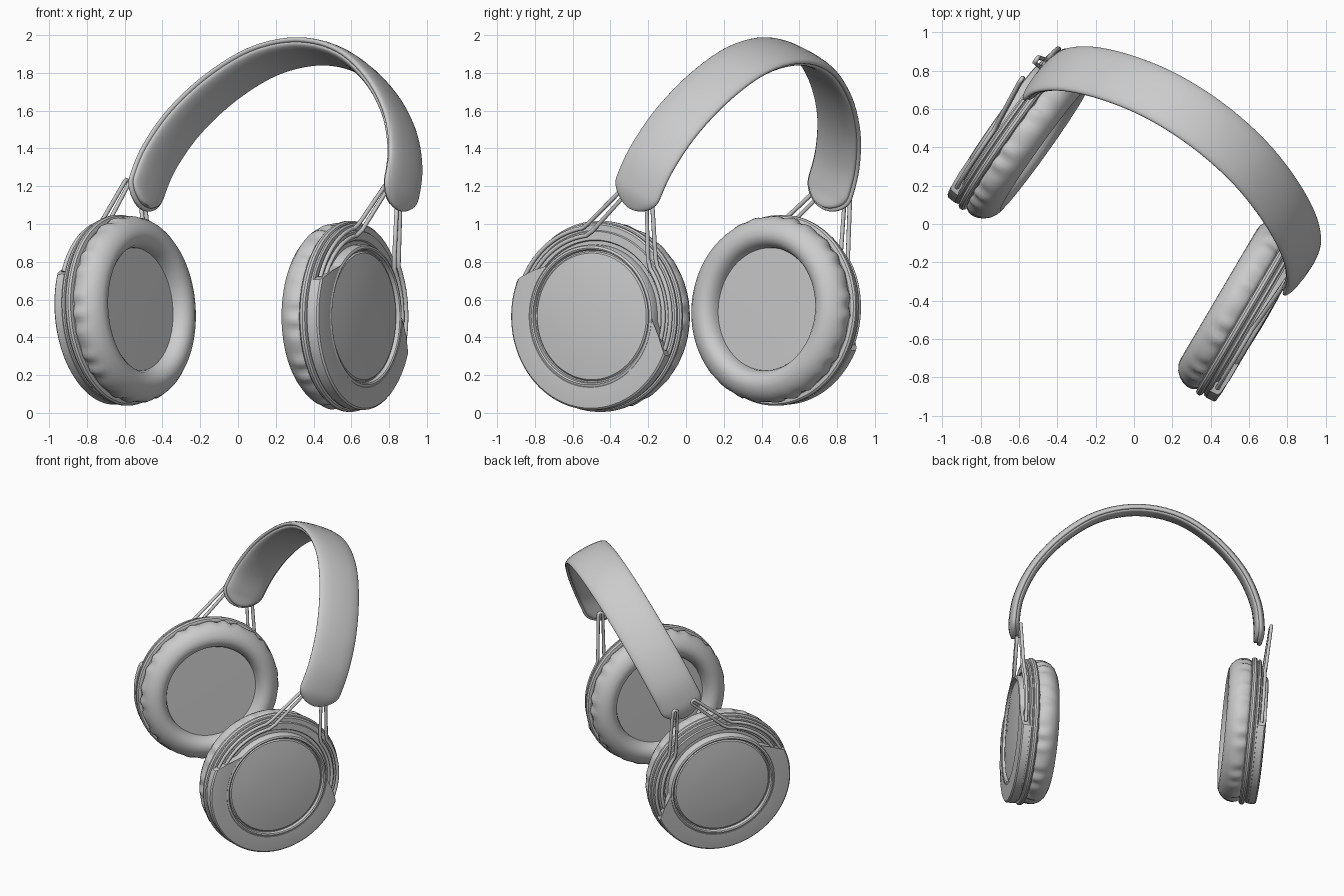
import bpy, bmesh
from math import sin, cos, pi, radians, sqrt
from mathutils import Matrix, Vector

if "Cube" in bpy.data.objects:
    bpy.data.objects.remove(bpy.data.objects["Cube"])

# Frame of the headset: x across the ears, z up through the tilted band
YAW = radians(-36.9)
TILT = Matrix.Rotation(radians(-24), 4, 'X')
FRAME = Matrix.Translation((0.014, 0.02, 0.53)) @ Matrix.Rotation(YAW, 4, 'Z') @ TILT


def finish(name, bm, mat, angle=35):
    bm.transform(mat)
    bmesh.ops.remove_doubles(bm, verts=bm.verts, dist=1e-5)
    bmesh.ops.recalc_face_normals(bm, faces=bm.faces)
    me = bpy.data.meshes.new(name)
    bm.to_mesh(me)
    bm.free()
    ob = bpy.data.objects.new(name, me)
    bpy.context.collection.objects.link(ob)
    bpy.ops.object.select_all(action='DESELECT')
    ob.select_set(True)
    bpy.context.view_layer.objects.active = ob
    bpy.ops.object.shade_smooth_by_angle(angle=radians(angle))
    return ob


def skin(bm, rings):
    """Join rows of points (each a closed loop) into quads and cap the ends."""
    rows = [[bm.verts.new(p) for p in r] for r in rings]
    for a, b in zip(rows, rows[1:]):
        for j in range(len(a)):
            k = (j + 1) % len(a)
            bm.faces.new((a[j], a[k], b[k], b[j]))
    bm.faces.new(rows[0])
    bm.faces.new(rows[-1])


def revolve(name, profile, mat, n=96, ripple=None):
    """Spin (x, radius) points about the cup axis, capping both ends."""
    bm = bmesh.new()
    rings = []
    for i, (x, r) in enumerate(profile):
        ring = []
        for j in range(n):
            a = 2 * pi * j / n
            rr = r + (ripple(i, a) if ripple else 0)
            ring.append((x, rr * sin(a), rr * cos(a)))
        rings.append(ring)
    skin(bm, rings)
    return finish(name, bm, mat)


def smooth_path(pts, n):
    """Catmull-Rom samples, packed densely near both ends."""
    P = [Vector(p) for p in pts]
    P = [2 * P[0] - P[1]] + P + [2 * P[-1] - P[-2]]
    out = []
    for i in range(n + 1):
        t = (1 - cos(pi * i / n)) / 2 * (len(pts) - 1)
        k = min(int(t), len(pts) - 2)
        t -= k
        a, b, c, d = P[k:k + 4]
        out.append(0.5 * (2 * b + (c - a) * t + (2 * a - 5 * b + 4 * c - d) * t * t
                          + (3 * b - a - 3 * c + d) * t ** 3))
    return out


def spow(v, e):
    return abs(v) ** e * (1 if v >= 0 else -1)


# Headband: outer shell and inner cushion swept along one arch
half = [(0.865, 0.60), (0.877, 0.72), (0.845, 0.91), (0.735, 1.13), (0.54, 1.34), (0.29, 1.495)]
arch = [(-u, h) for u, h in half] + [(0, 1.55)] + half[::-1]


def band(name, width, thick, offset, trim, bow):
    pts = smooth_path(arch, 90)
    dist = [0]
    for a, b in zip(pts, pts[1:]):
        dist.append(dist[-1] + (b - a).length)
    rings = []
    for i, p in enumerate(pts):
        d = min(dist[i], dist[-1] - dist[i]) - trim
        if d < -1e-6:
            continue
        t = (pts[min(i + 1, 90)] - pts[max(i - 1, 0)]).normalized()
        nrm = Vector((-t.y, t.x))
        f = min(1, max(d, 0) / 0.13)
        s = max(0.08, sqrt(1 - (1 - f) ** 2))
        ring = []
        for j in range(28):
            a = 2 * pi * j / 28
            y = spow(cos(a), 0.6)
            q = p + nrm * (offset + thick * sqrt(s) * spow(sin(a), 0.8) - bow * y * y * s)
            ring.append((q.x, y * width * s, q.y))
        rings.append(ring)
    bm = bmesh.new()
    skin(bm, rings)
    finish(name, bm, FRAME, 50)


band("headband_shell", 0.154, 0.023, -0.021, 0, 0.010)
band("headband_cushion", 0.140, 0.024, -0.049, 0.012, -0.004)

# Ear cups: outward axis is local +x, outer face at x = 0
shell = [(-0.05, 0.36), (-0.05, 0.40), (-0.042, 0.405), (-0.042, 0.45), (-0.05, 0.455),
         (-0.05, 0.485), (-0.056, 0.494), (-0.066, 0.494), (-0.07, 0.484), (-0.074, 0.484),
         (-0.077, 0.498), (-0.086, 0.506), (-0.098, 0.506), (-0.107, 0.498), (-0.11, 0.478),
         (-0.13, 0.46), (-0.13, 0.30)]
disc = [(0.004, 0.03), (0.002, 0.14), (-0.004, 0.24), (-0.014, 0.335), (-0.022, 0.343),
        (-0.022, 0.35), (-0.003, 0.354), (0.001, 0.362), (-0.003, 0.374), (-0.012, 0.38),
        (-0.06, 0.38)]
pad = [(-0.105, 0.465), (-0.113, 0.482), (-0.13, 0.492), (-0.155, 0.496), (-0.18, 0.491),
       (-0.205, 0.477), (-0.228, 0.452), (-0.243, 0.42), (-0.247, 0.392), (-0.24, 0.364),
       (-0.222, 0.342), (-0.195, 0.328), (-0.17, 0.325)]
liner = [(-0.14, 0.332), (-0.176, 0.332), (-0.178, 0.1)]


def wrinkles(i, a):
    amp = [.003, .005, .006, .005, .002][i] if i < 5 else 0
    return amp * (sin(27 * a) + 0.5 * sin(37 * a + 1.3) - 0.6)


def lower_plate(name, mat):
    """Raised half ring whose ends sweep upward into the disc rim."""
    section = [(-0.055, 0.37), (-0.006, 0.37), (-0.001, 0.376), (-0.001, 0.43), (-0.006, 0.486),
               (-0.014, 0.495), (-0.055, 0.497)]
    rings, n = [], 72
    for i in range(n + 1):
        ring = []
        for x, r in section:
            end = radians(66 + 25 * ((r - 0.37) / 0.127) ** 0.8)
            a = end + (2 * pi - 2 * end) * i / n
            ring.append((x, r * sin(a), r * cos(a)))
        rings.append(ring)
    bm = bmesh.new()
    skin(bm, rings)
    finish(name, bm, mat)


def wire(name, side, mat):
    """Hairpin rod: both legs follow the cup rim, then meet at the band."""
    def leg(r, stop):
        return [(-0.03, r * sin(radians(a)), r * cos(radians(a)))
                for a in [88 - (88 - stop) * k / 14 for k in range(15)]]
    pts = leg(0.472, 32) + [(-0.025, 0.225, 0.44), (-0.01, 0.09, 0.715), (-0.01, 0.082, 0.727),
                            (-0.01, 0.068, 0.728), (-0.01, 0.055, 0.712), (-0.025, 0.185, 0.415)]
    pts += leg(0.43, 30)[::-1]
    cu = bpy.data.curves.new(name, 'CURVE')
    cu.dimensions = '3D'
    cu.bevel_depth = 0.0115
    cu.bevel_resolution = 3
    cu.use_fill_caps = True
    sp = cu.splines.new('POLY')
    sp.points.add(len(pts) - 1)
    for q, (x, y, z) in zip(sp.points, pts):
        q.co = (*(mat @ Vector((x, y * side, z))), 1)
    sp.use_smooth = True
    bpy.context.collection.objects.link(bpy.data.objects.new(name, cu))


# Each cup has its own slight swivel and lean
cups = [("right", 1, (0.68, -0.507, 0.511), -30.5, 0),
        ("left", -1, (-0.694, 0.55, 0.537), -35.5, -3.5)]
for tag, sx, loc, yaw, lean in cups:
    m = (Matrix.Translation(loc) @ Matrix.Rotation(radians(yaw), 4, 'Z')
         @ Matrix.Rotation(radians(lean), 4, 'Y') @ TILT @ Matrix.Diagonal((sx * 1.12, 1, 1, 1)))
    revolve(tag + "_cup_shell", shell, m)
    revolve(tag + "_cup_disc", disc, m)
    revolve(tag + "_ear_pad", pad, m, 160, wrinkles)
    revolve(tag + "_ear_liner", liner, m)
    lower_plate(tag + "_cup_plate", m)
    wire(tag + "_front_wire", -1, m)
    wire(tag + "_rear_wire", 1, m)
